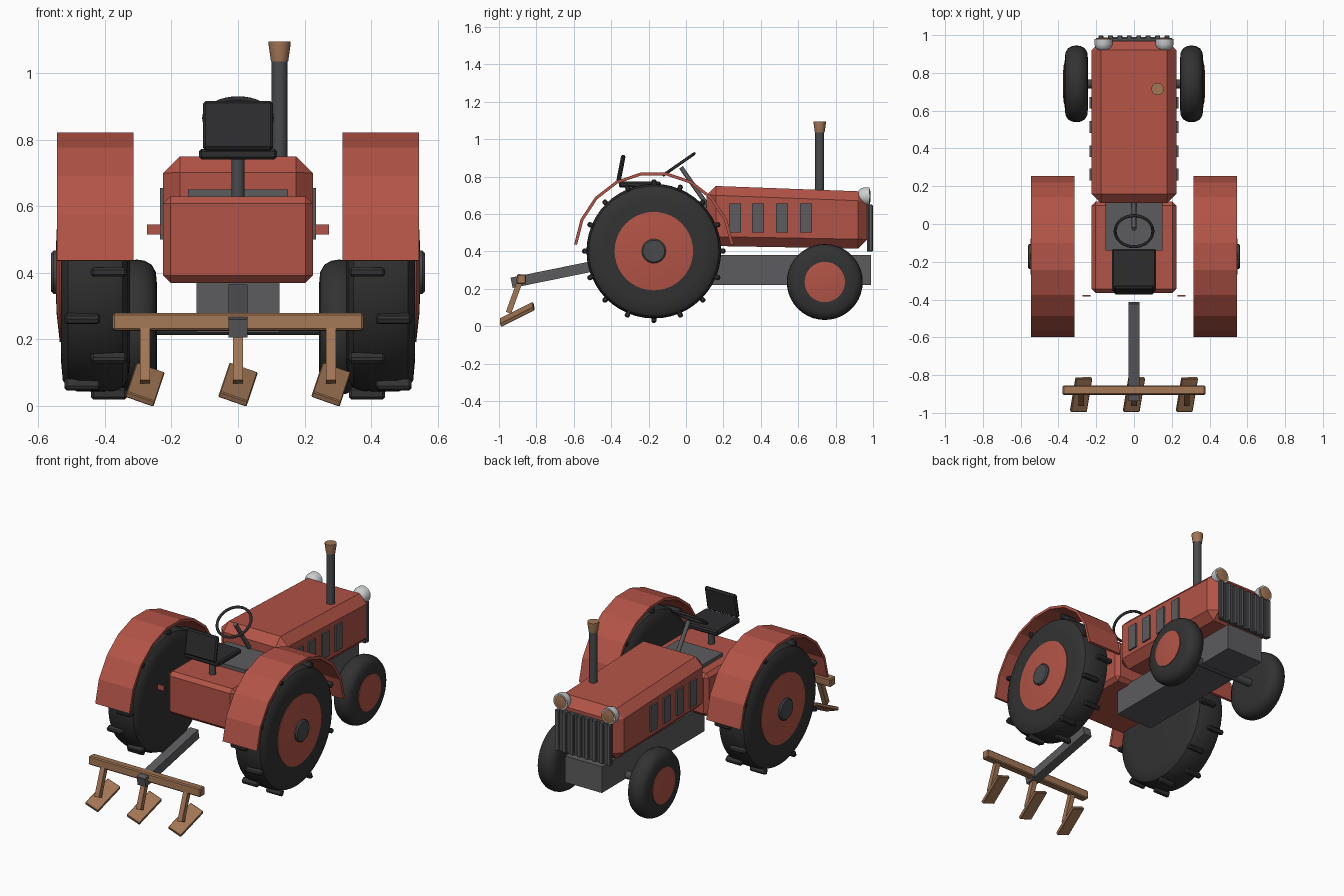
import bpy, bmesh, math
from mathutils import Matrix, Vector

if "Cube" in bpy.data.objects:
    bpy.data.objects.remove(bpy.data.objects["Cube"])


def mat(name, rgb):
    m = bpy.data.materials.new(name)
    m.diffuse_color = (*rgb, 1)
    m.use_nodes = True
    m.node_tree.nodes["Principled BSDF"].inputs["Base Color"].default_value = m.diffuse_color
    return m


RED = mat("red paint", (0.45, 0.088, 0.062))
RUBBER = mat("rubber", (0.032, 0.032, 0.033))
BLACK = mat("black trim", (0.026, 0.026, 0.028))
GREY = mat("frame grey", (0.107, 0.107, 0.114))
STEEL = mat("dark steel", (0.065, 0.068, 0.072))
TAN = mat("rusty tan", (0.36, 0.18, 0.09))
WHITE = mat("lamp shell", (0.60, 0.62, 0.63))


def finish(name, bm, material, smooth=False, bevel=0, segs=1):
    bmesh.ops.recalc_face_normals(bm, faces=bm.faces)
    me = bpy.data.meshes.new(name)
    bm.to_mesh(me)
    bm.free()
    me.materials.append(material)
    ob = bpy.data.objects.new(name, me)
    bpy.context.collection.objects.link(ob)
    if bevel:
        b = ob.modifiers.new("bevel", 'BEVEL')
        b.width, b.segments, b.limit_method = bevel, segs, 'NONE'
    if smooth:
        bpy.ops.object.select_all(action='DESELECT')
        ob.select_set(True)
        bpy.context.view_layer.objects.active = ob
        bpy.ops.object.shade_smooth_by_angle(angle=math.radians(35))
    return ob


def box(name, centre, size, material, bevel=0, rot=None):
    bm = bmesh.new()
    m = Matrix.Translation(centre) @ (rot or Matrix()) @ Matrix.Diagonal((*size, 1))
    bmesh.ops.create_cube(bm, size=1, matrix=m)
    return finish(name, bm, material, bevel=bevel)


def lathe(name, profile, origin, axis, material, n=32):
    """Spin (radius, distance along axis) points about the axis."""
    bm = bmesh.new()
    m = Matrix.Translation(origin) @ Vector(axis).to_track_quat('Z', 'Y').to_matrix().to_4x4()
    rings = []
    for r, h in profile:
        rings.append([bm.verts.new(m @ Vector((r * math.cos(a), r * math.sin(a), h)))
                      for a in (2 * math.pi * i / n for i in range(n))])
    for p, q in zip(rings, rings[1:]):
        for i in range(n):
            bm.faces.new((p[i], p[(i + 1) % n], q[(i + 1) % n], q[i]))
    bm.faces.new(rings[0])
    bm.faces.new(rings[-1])
    return finish(name, bm, material, smooth=True)


def rod(name, a, b, r, material, n=16):
    a, b = Vector(a), Vector(b)
    return lathe(name, [(r, 0), (r, (b - a).length)], a, b - a, material, n)


def rx(deg):
    return Matrix.Rotation(math.radians(deg), 4, 'X')


# Hood: chamfered box, top sloping down to the front
bm = bmesh.new()
bmesh.ops.create_cube(bm, size=1, matrix=Matrix.Translation((0, 0.54, 0.585))
                      @ Matrix.Diagonal((0.45, 0.86, 0.33, 1)))
for v in bm.verts:
    front = v.co.y > 0.54
    if v.co.z > 0.585:
        v.co.z = 0.72 if front else 0.752
    else:
        v.co.z = 0.415 if front else 0.43
finish("hood", bm, RED, bevel=0.05)

# Rear housing, floor plate and frame
box("rear_housing", (0, -0.123, 0.50), (0.45, 0.485, 0.26), RED, 0.022)
box("floor_plate", (0, -0.012, 0.64), (0.30, 0.255, 0.022), GREY)
box("frame", (0, 0.495, 0.30), (0.25, 0.99, 0.16), GREY)
rod("front_axle", (-0.30, 0.742, 0.237), (0.30, 0.742, 0.237), 0.024, STEEL)

# Grille with vertical bars
box("grille_plate", (0, 0.977, 0.525), (0.36, 0.018, 0.25), STEEL)
for i in range(8):
    box("grille_bar", (-0.175 + 0.05 * i, 0.988, 0.525), (0.026, 0.022, 0.25), GREY, 0.004)

for s in (-1, 1):
    # Side vents
    for y in (0.262, 0.385, 0.513, 0.642):
        box("side_vent", (s * 0.229, y, 0.578), (0.012, 0.063, 0.155), GREY)
    # Headlights
    lathe("headlight", [(0.012, 0), (0.03, 0.006), (0.042, 0.018), (0.048, 0.036), (0.048, 0.064)],
          (s * 0.162, 0.916, 0.695), (0, 1, 0), WHITE, 24)
    lathe("headlight_lens", [(0.04, 0), (0.04, 0.004), (0.02, 0.008)],
          (s * 0.162, 0.979, 0.695), (0, 1, 0), TAN, 24)
    # Tail markers
    box("tail_marker", (s * 0.252, -0.38, 0.53), (0.042, 0.008, 0.03), RED)

    # Rear wheels
    hub = (0, -0.172, 0.402)
    lathe("rear_tyre", [(0.27, 0.325), (0.325, 0.331), (0.348, 0.347), (0.358, 0.375), (0.360, 0.43),
                        (0.358, 0.485), (0.348, 0.512), (0.325, 0.527), (0.27, 0.532)],
          hub, (s, 0, 0), RUBBER, 48)
    lathe("rear_rim", [(0.21, 0.52), (0.21, 0.536), (0.12, 0.546), (0.04, 0.548)], hub, (s, 0, 0), RED, 40)
    lathe("rear_hub_cap", [(0.065, 0.535), (0.065, 0.555), (0.058, 0.562)], hub, (s, 0, 0), STEEL, 24)
    # Tread lugs, alternating between the two halves of the tyre
    for k in range(16):
        a = 2 * math.pi * k / 16
        x = 0.388 if k % 2 == 0 else 0.468
        c = (s * x, hub[1] + 0.365 * math.cos(a), hub[2] + 0.365 * math.sin(a))
        box("tread_lug", c, (0.107, 0.036, 0.027), RUBBER, 0.007, Matrix.Rotation(a, 4, 'X'))

    # Front wheels
    hub = (0, 0.742, 0.237)
    lathe("front_tyre", [(0.12, 0.243), (0.165, 0.247), (0.188, 0.260), (0.200, 0.282), (0.203, 0.305),
                         (0.200, 0.328), (0.188, 0.350), (0.165, 0.363), (0.12, 0.367)],
          hub, (s, 0, 0), RUBBER, 40)
    lathe("front_rim", [(0.108, 0.355), (0.108, 0.371), (0.06, 0.376), (0.02, 0.377)], hub, (s, 0, 0), RED, 32)

    # Fender: faceted curved plate of nine panels
    bm = bmesh.new()
    rows = []
    for i in range(10):
        a = math.radians(5 + i * 170 / 9)
        rows.append([bm.verts.new((s * x, -0.172 + r * math.cos(a), 0.40 + r * math.sin(a)))
                     for x, r in ((0.315, 0.428), (0.545, 0.428), (0.545, 0.412), (0.315, 0.412))])
    for p, q in zip(rows, rows[1:]):
        for j in range(4):
            bm.faces.new((p[j], p[(j + 1) % 4], q[(j + 1) % 4], q[j]))
    bm.faces.new(rows[0])
    bm.faces.new(rows[-1])
    finish("fender", bm, RED)

# Seat
rod("seat_post", (0, -0.245, 0.62), (0, -0.245, 0.75), 0.02, STEEL)
box("seat_cushion", (0, -0.245, 0.757), (0.235, 0.225, 0.032), BLACK, 0.008)
box("seat_back", (0, -0.348, 0.843), (0.21, 0.024, 0.15), BLACK, 0.008, rx(-11))

# Steering wheel and column
centre, axis = Vector((0, -0.038, 0.866)), Vector((0, 0.57, -0.82))
bpy.ops.mesh.primitive_torus_add(major_radius=0.1, minor_radius=0.008, major_segments=32,
                                 minor_segments=8, location=centre,
                                 rotation=axis.to_track_quat('Z', 'Y').to_euler())
wheel = bpy.context.object
wheel.name = "steering_wheel"
wheel.data.materials.append(BLACK)
bpy.ops.object.shade_smooth_by_angle(angle=math.radians(60))
rod("steering_column", centre + axis * 0.02, centre + axis * 0.31, 0.012, GREY, 12)

# Exhaust
rod("exhaust_pipe", (0.125, 0.715, 0.69), (0.125, 0.715, 1.05), 0.024, STEEL, 24)
lathe("exhaust_cap", [(0.026, 0), (0.033, 0.05), (0.033, 0.06)], (0.125, 0.715, 1.036), (0, 0, 1), TAN, 24)

# Towed plough: drawbar, cross beam, shanks and tilted blades
box("drawbar", (0, -0.675, 0.285), (0.056, 0.525, 0.056), GREY, 0, rx(11.5))
box("plough_beam", (0, -0.88, 0.252), (0.755, 0.05, 0.052), TAN, 0.006, rx(-3))
long = Vector((0.03, 0.18, 0.09)).normalized()
wide = Vector((0.09, 0, -0.032))
wide = (wide - long * wide.dot(long)).normalized()
tilt = Matrix((wide, long, wide.cross(long))).transposed().to_4x4()
for x in (-0.28, 0, 0.28):
    box("plough_shank", (x, -0.92, 0.152), (0.03, 0.03, 0.17), TAN, 0, rx(-20))
    box("plough_blade", (x, -0.903, 0.064), (0.09, 0.2, 0.02), TAN, 0.003, tilt)
